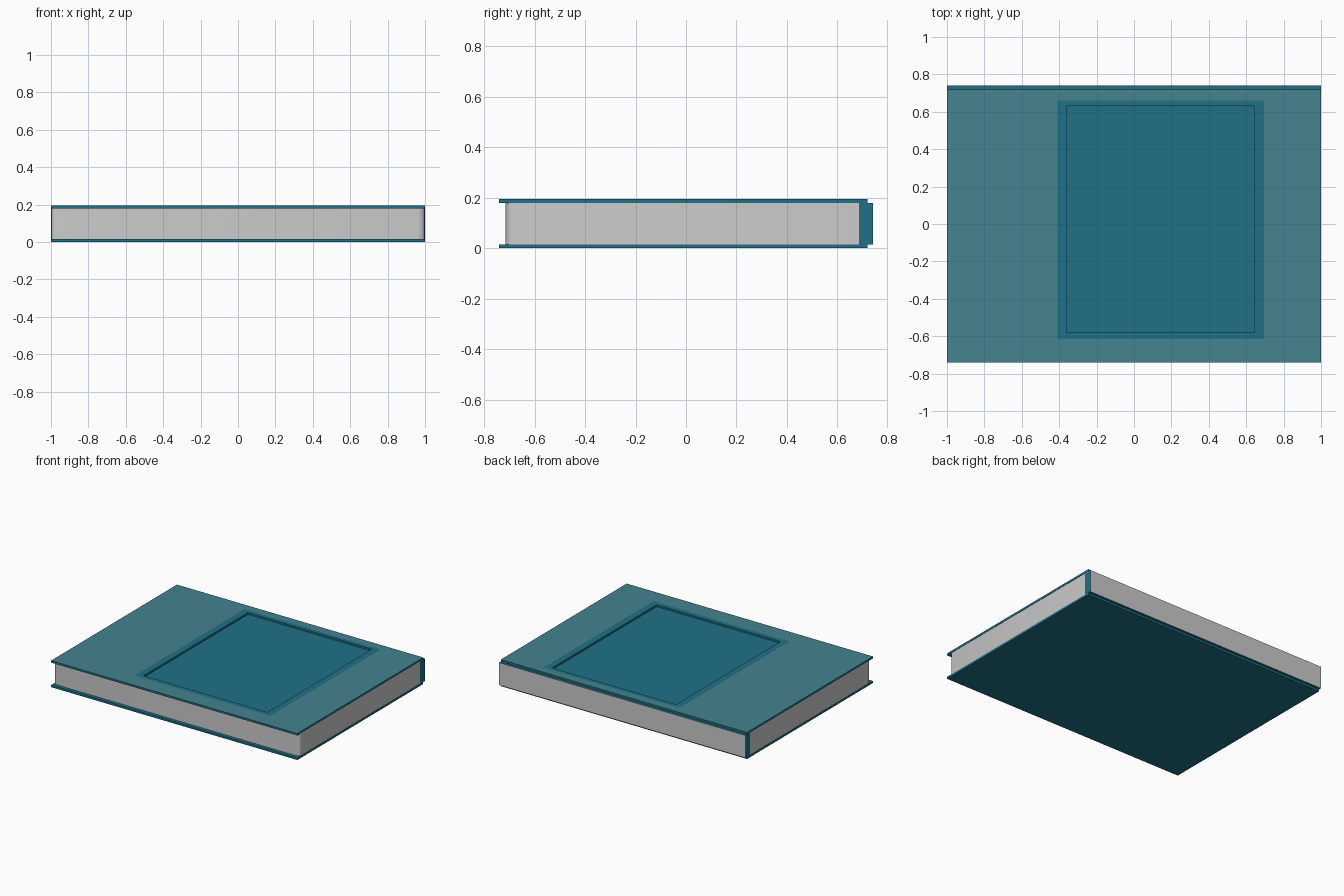
import bpy, math

if "Cube" in bpy.data.objects:
    bpy.data.objects.remove(bpy.data.objects["Cube"])

def material(name, rgb):
    m = bpy.data.materials.new(name)
    m.diffuse_color = (*rgb, 1)
    m.use_nodes = True
    m.node_tree.nodes["Principled BSDF"].inputs["Base Color"].default_value = m.diffuse_color
    return m

teal = material("teal", (0.014, 0.165, 0.24))
pale_teal = material("pale_teal", (0.058, 0.23, 0.275))
paper = material("paper", (0.8, 0.8, 0.8))

def rect(x0, x1, y0, y1, z):
    return [(x0, y0, z), (x1, y0, z), (x1, y1, z), (x0, y1, z)]

def stack(name, loops, mats=(), band_mats=()):
    """Skin a list of matching loops from bottom to top and cap both ends."""
    n = len(loops[0])
    verts = [v for loop in loops for v in loop]
    faces = [tuple(reversed(range(n)))]
    slots = [0]
    for k in range(len(loops) - 1):
        for i in range(n):
            j = (i + 1) % n
            faces.append((k*n + i, k*n + j, (k+1)*n + j, (k+1)*n + i))
            slots.append(band_mats[k] if band_mats else 0)
    faces.append(tuple(range((len(loops) - 1)*n, len(loops)*n)))
    slots.append(0)
    me = bpy.data.meshes.new(name)
    me.from_pydata(verts, [], faces)
    for m in mats:
        me.materials.append(m)
    for p, s in zip(me.polygons, slots):
        p.material_index = s
    ob = bpy.data.objects.new(name, me)
    bpy.context.collection.objects.link(ob)
    return ob

COVER = (-1, 1, -0.74, 0.72)
PANEL = (-0.36, 0.645, -0.58, 0.63)
LOW, HIGH, TOP = 0.015, 0.18, 0.195

# back cover board
stack("back_cover", [rect(*COVER, 0), rect(*COVER, LOW)], [teal])

# front cover board: pale face, dark border, sunken panel
stack("front_cover",
      [rect(*COVER, HIGH), rect(*COVER, TOP),
       rect(-0.41, 0.695, -0.615, 0.66, TOP),
       rect(*PANEL, TOP), rect(*PANEL, HIGH + 0.002)],
      [teal, pale_teal], [0, 1, 0, 0])

# spine with a paper-coloured outer face
spine = stack("spine", [rect(-1, 1, 0.685, 0.74, LOW), rect(-1, 1, 0.685, 0.74, HIGH)],
              [teal, paper])
for p in spine.data.polygons:
    if p.normal.y > 0.9:
        p.material_index = 1

# page block with rounded front corners
RX, RY, FRONT, SIDE = 0.04, 0.025, -0.715, 0.998
corner = [(SIDE - RX + RX*math.sin(a), FRONT + RY - RY*math.cos(a))
          for a in (math.pi/2*i/4 for i in range(5))]
outline = [(-x, y) for x, y in reversed(corner)] + corner + [(SIDE, 0.685), (-SIDE, 0.685)]
pages = stack("pages", [[(x, y, z) for x, y in outline] for z in (LOW, HIGH)])
bpy.context.view_layer.objects.active = pages
pages.select_set(True)
bpy.ops.object.shade_smooth_by_angle(angle=math.radians(40))
